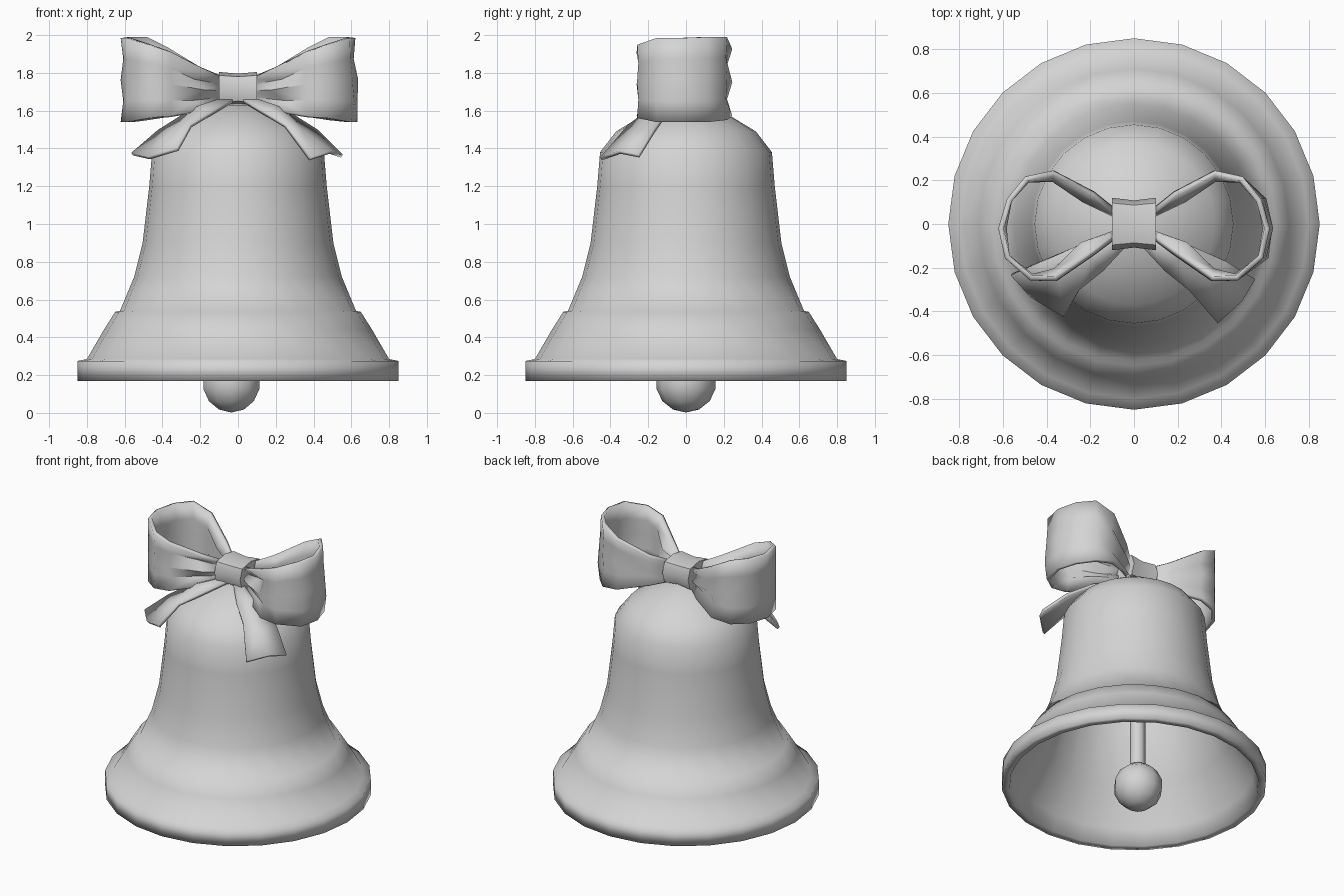
import bpy, bmesh, math
from mathutils import Vector

if "Cube" in bpy.data.objects:
    bpy.data.objects.remove(bpy.data.objects["Cube"])

grey = bpy.data.materials.new("light grey")
grey.diffuse_color = (0.66, 0.66, 0.66, 1)
grey.use_nodes = True
grey.node_tree.nodes["Principled BSDF"].inputs["Base Color"].default_value = grey.diffuse_color


def finish(name, bm, angle=60):
    bmesh.ops.recalc_face_normals(bm, faces=bm.faces)
    me = bpy.data.meshes.new(name)
    bm.to_mesh(me)
    bm.free()
    me.materials.append(grey)
    me.shade_smooth()
    me.set_sharp_from_angle(angle=math.radians(angle))
    ob = bpy.data.objects.new(name, me)
    bpy.context.collection.objects.link(ob)
    return ob


def lathe(name, profile, sides, angle):
    """Spin an (r, z) profile around the z axis."""
    bm = bmesh.new()
    vs = [bm.verts.new((r, 0, z)) for r, z in profile]
    es = [bm.edges.new(p) for p in zip(vs, vs[1:])]
    bmesh.ops.spin(bm, geom=vs + es, axis=(0, 0, 1), cent=(0, 0, 0),
                   angle=math.tau, steps=sides, use_duplicate=False)
    bmesh.ops.remove_doubles(bm, verts=bm.verts, dist=0.0005)
    return finish(name, bm, angle)


def ribbon(name, rows, thickness=0.025):
    """Skin a grid of points, then thicken it into cloth."""
    bm = bmesh.new()
    grid = [[bm.verts.new(p) for p in row] for row in rows]
    for a, b in zip(grid, grid[1:]):
        for i in range(len(a) - 1):
            bm.faces.new((a[i], a[i + 1], b[i + 1], b[i]))
    ob = finish(name, bm)
    mod = ob.modifiers.new("cloth", 'SOLIDIFY')
    mod.thickness = thickness
    mod.offset = 0
    return ob


# Thin hollow bell: outer wall from crown to rim, then inner wall back up
lathe("bell", [
    (0, 1.64), (0.1, 1.63), (0.23, 1.575), (0.37, 1.49), (0.455, 1.38),
    (0.47, 1.2), (0.505, 0.9), (0.55, 0.72), (0.625, 0.54), (0.65, 0.535),
    (0.71, 0.44), (0.80, 0.285), (0.85, 0.275), (0.85, 0.17), (0.80, 0.17),
    (0.77, 0.28), (0.62, 0.52), (0.485, 0.9), (0.435, 1.37), (0.35, 1.47),
    (0.22, 1.55), (0, 1.61)], 24, 100)

# Clapper: rod and low-poly ball
rod = lathe("clapper_rod", [(0, 1.61), (0.05, 1.6), (0.05, 0.2), (0, 0.2)], 8, 60)
rod.location.x = -0.03
bm = bmesh.new()
bmesh.ops.create_uvsphere(bm, u_segments=10, v_segments=7, radius=0.16)
ball = finish("clapper_ball", bm)
ball.location = (-0.035, 0, 0.162)

# Bow loops: x, y, bottom z, top z, crease depth along the ribbon
LOOP = [(0.07, 0.04, 1.64, 1.77, 0.01), (0.2, 0.13, 1.61, 1.82, 0.035),
        (0.37, 0.225, 1.57, 1.93, 0.02), (0.49, 0.205, 1.55, 1.99, 0.005),
        (0.57, 0.11, 1.54, 1.99, 0.0), (0.605, -0.02, 1.54, 1.985, 0.01),
        (0.58, -0.15, 1.54, 1.985, 0.0), (0.47, -0.245, 1.56, 1.95, 0.005),
        (0.36, -0.24, 1.57, 1.91, 0.025), (0.2, -0.12, 1.60, 1.82, 0.045),
        (0.07, -0.04, 1.64, 1.77, 0.01)]
for side, name in ((1, "bow_loop_right"), (-1, "bow_loop_left")):
    rows = []
    for x, y, lo, hi, crease in LOOP:
        inward = (Vector((0.38, 0)) - Vector((x, y))).normalized()
        row = []
        for i in range(5):
            d = inward * crease * (1 if i % 2 else -0.4)
            # the right loop sags outward below its middle
            sag = (0.01, 0.025, 0.015, 0.005, 0)[i] if side > 0 and x > 0.55 else 0
            row.append((side * (x + d.x + sag), y + d.y, lo + (hi - lo) * i / 4))
        rows.append(row)
    ribbon(name, rows)

# Bow tails: draped over the crown, with slightly different ends
TAIL = [[(0.06, -0.03, 1.66), (0.05, -0.06, 1.67), (0.03, -0.09, 1.65)],
        [(0.26, -0.10, 1.59), (0.20, -0.16, 1.62), (0.14, -0.21, 1.585)],
        [(0.42, -0.17, 1.49), (0.34, -0.25, 1.49), (0.25, -0.30, 1.52)]]
ENDS = {"bow_tail_right": (1, [(0.55, -0.25, 1.36), (0.49, -0.35, 1.38), (0.38, -0.45, 1.345)]),
        "bow_tail_left": (-1, [(0.56, -0.23, 1.37), (0.47, -0.33, 1.35), (0.32, -0.42, 1.395)])}
for name, (side, end) in ENDS.items():
    ribbon(name, [[(side * x, y, z) for x, y, z in row] for row in TAIL + [end]], 0.02)

# Knot: rounded wrap with a pinched waist
bm = bmesh.new()
bmesh.ops.create_cube(bm, size=1)
bmesh.ops.subdivide_edges(bm, edges=bm.edges[:], cuts=1, use_grid_fill=True)
for v in bm.verts:
    k = 0.8 if abs(v.co.y) > 0.4 and abs(v.co.z) > 0.4 else 1.0
    if abs(v.co.x) < 0.1:
        k *= 0.9
    v.co = (v.co.x * 0.2, v.co.y * 0.24 * k, v.co.z * 0.18 * k + 1.715)
finish("bow_knot", bm)
